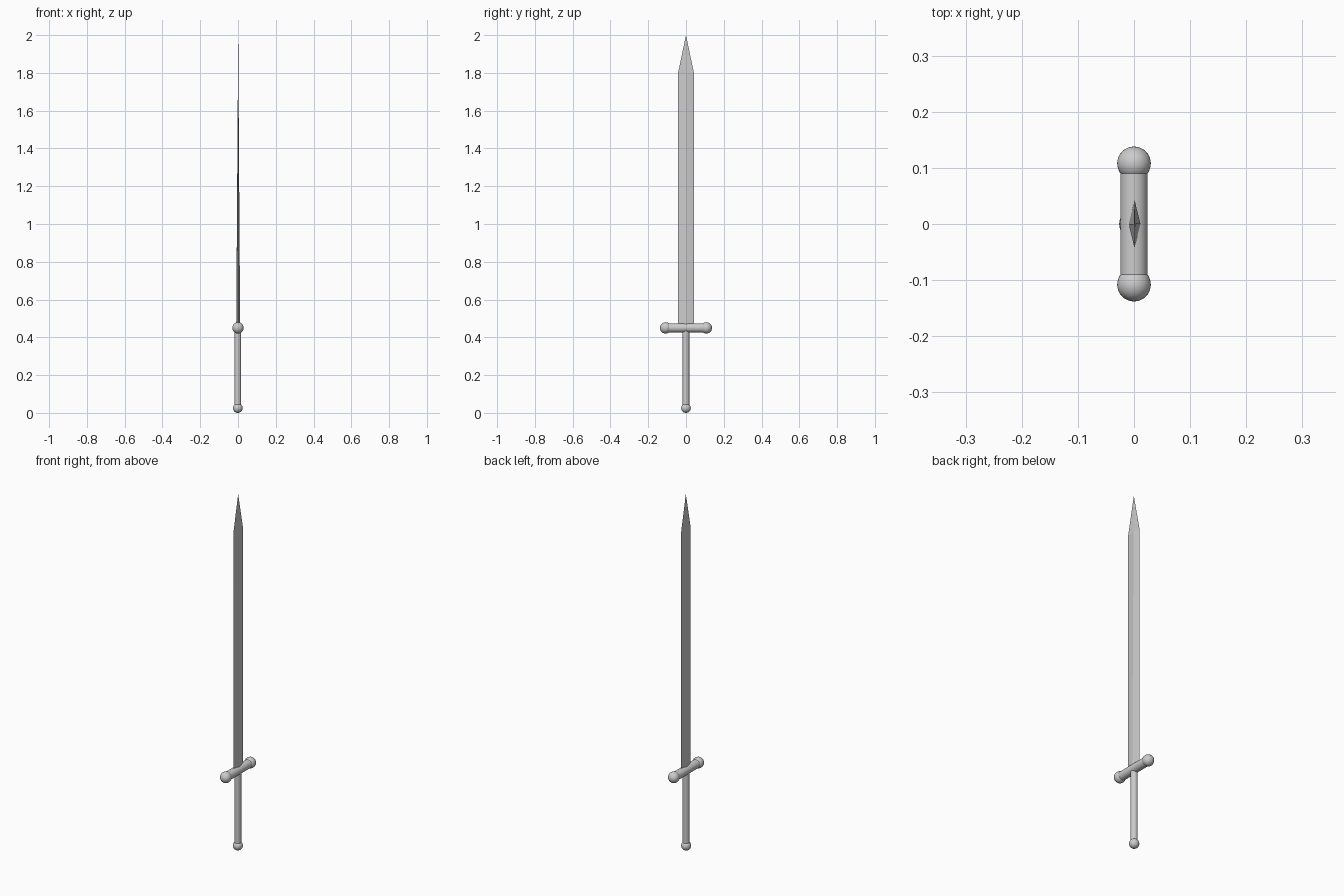
import bpy, bmesh, math

if "Cube" in bpy.data.objects:
    bpy.data.objects.remove(bpy.data.objects["Cube"])


def smooth(obj, name):
    obj.name = name
    bpy.ops.object.shade_smooth_by_angle(angle=math.radians(35))
    return obj


def ball(name, radius, loc):
    bpy.ops.mesh.primitive_uv_sphere_add(segments=32, ring_count=16, radius=radius, location=loc)
    return smooth(bpy.context.object, name)


def rod(name, radius, length, loc, rot=(0, 0, 0)):
    bpy.ops.mesh.primitive_cylinder_add(vertices=32, radius=radius, depth=length,
                                        location=loc, rotation=rot)
    return smooth(bpy.context.object, name)


# Grip and pommel
rod("grip", 0.0175, 0.42, (-0.001, 0, 0.235))
ball("pommel", 0.0255, (-0.001, 0, 0.0255))

# Crossguard with ball ends
rod("crossguard", 0.024, 0.216, (0, 0, 0.45), (math.pi / 2, 0, 0))
for side, y in (("left", -0.108), ("right", 0.108)):
    ball(f"crossguard_end_{side}", 0.03, (0, y, 0.45))

# Blade: diamond section, ridge thinning steadily up to the point
BASE, SHOULDER, TIP = 0.45, 1.795, 2.0
HALF_WIDTH, HALF_THICK = 0.043, 0.0105
bm = bmesh.new()
rings = []
for z in (BASE, SHOULDER):
    t = HALF_THICK * (TIP - z) / (TIP - BASE)
    rings.append([bm.verts.new((x, y, z)) for x, y in
                  ((t, 0), (0, HALF_WIDTH), (-t, 0), (0, -HALF_WIDTH))])
point = bm.verts.new((0, 0, TIP))
low, high = rings
for i in range(4):
    j = (i + 1) % 4
    bm.faces.new((low[i], low[j], high[j], high[i]))
    bm.faces.new((high[i], high[j], point))
bm.faces.new(low[::-1])
bmesh.ops.recalc_face_normals(bm, faces=bm.faces)
mesh = bpy.data.meshes.new("blade")
bm.to_mesh(mesh)
bm.free()
blade = bpy.data.objects.new("blade", mesh)
blade.location.x = 0.001
bpy.context.collection.objects.link(blade)
